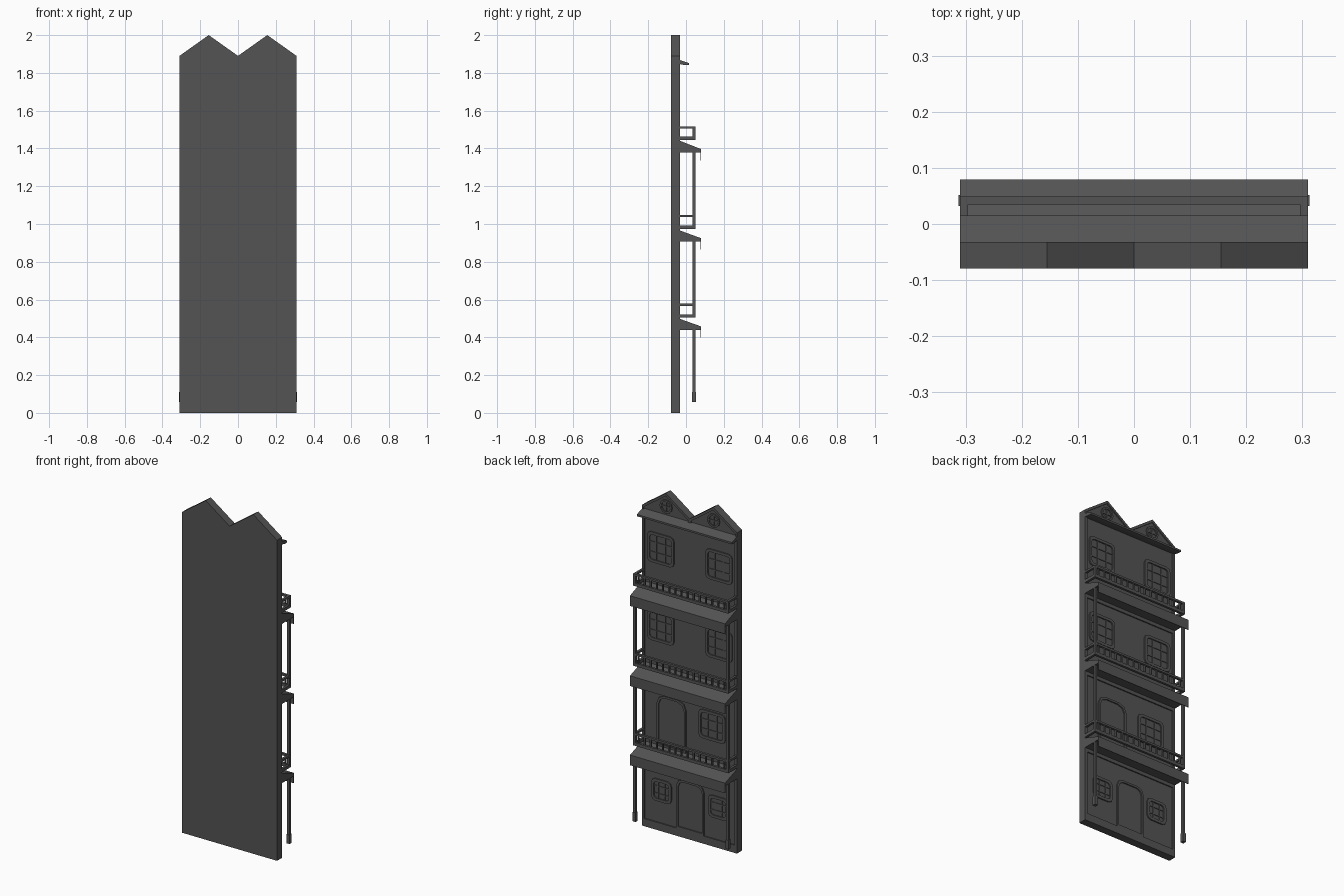
import bpy, bmesh, math

if "Cube" in bpy.data.objects:
    bpy.data.objects.remove(bpy.data.objects["Cube"])

BACK, WALL, TRIM = -0.079, -0.039, -0.032   # rear face, facade plane, raised detail plane

DARK = bpy.data.materials.new("dark_grey")
DARK.diffuse_color = (0.088, 0.088, 0.088, 1)
DARK.use_nodes = True
DARK.node_tree.nodes["Principled BSDF"].inputs["Base Color"].default_value = DARK.diffuse_color


def new_object(name, bm):
    bmesh.ops.recalc_face_normals(bm, faces=bm.faces)
    me = bpy.data.meshes.new(name)
    bm.to_mesh(me)
    bm.free()
    me.materials.append(DARK)
    ob = bpy.data.objects.new(name, me)
    bpy.context.collection.objects.link(ob)
    return ob


def extrude_profile(name, pts, vec):
    bm = bmesh.new()
    f = bm.faces.new([bm.verts.new(p) for p in pts])
    r = bmesh.ops.extrude_face_region(bm, geom=[f])
    bmesh.ops.translate(bm, vec=vec, verts=[v for v in r['geom'] if isinstance(v, bmesh.types.BMVert)])
    return new_object(name, bm)


def add_box(bm, x0, x1, y0, y1, z0, z1):
    vs = bmesh.ops.create_cube(bm, size=1)['verts']
    bmesh.ops.scale(bm, vec=(x1 - x0, y1 - y0, z1 - z0), verts=vs)
    bmesh.ops.translate(bm, vec=((x0 + x1) / 2, (y0 + y1) / 2, (z0 + z1) / 2), verts=vs)


def boxes(name, items):
    bm = bmesh.new()
    for b in items:
        add_box(bm, *b)
    return new_object(name, bm)


def add_ring(bm, outer, inner, y0, y1):
    """Raised frame between two matching outlines in the xz plane."""
    loops = [[bm.verts.new((x, y, z)) for x, z in pts]
             for pts, y in ((outer, y0), (outer, y1), (inner, y1), (inner, y0))]
    n = len(outer)
    for a in range(4):
        p, q = loops[a], loops[(a + 1) % 4]
        for i in range(n):
            bm.faces.new((p[i], p[(i + 1) % n], q[(i + 1) % n], q[i]))


def rounded(cx, z0, z1, w, r_bot, r_top, inset=0.0, seg=2):
    """Rectangle outline with faceted corners."""
    x0, x1, z0, z1 = cx - w / 2 + inset, cx + w / 2 - inset, z0 + inset, z1 - inset
    pts = []
    for x, z, sx, sz, r, start in ((x1, z0, -1, 1, r_bot, 270), (x1, z1, -1, -1, r_top, 0),
                                   (x0, z1, 1, -1, r_top, 90), (x0, z0, 1, 1, r_bot, 180)):
        r = max(r - inset * 0.5, 0.001)
        for i in range(seg + 1):
            a = math.radians(start + 90 * i / seg)
            pts.append((x + sx * r + r * math.cos(a), z + sz * r + r * math.sin(a)))
    return pts


def window(name, cx, z0, z1, w):
    bm = bmesh.new()
    add_ring(bm, rounded(cx, z0, z1, w, .025, .025), rounded(cx, z0, z1, w, .025, .025, .016), WALL - .002, TRIM)
    g = .014
    for k in (1, 2):
        x = cx - w / 2 + w * k / 3
        z = z0 + (z1 - z0) * k / 3
        add_box(bm, x - .003, x + .003, WALL - .002, TRIM - .003, z0 + g, z1 - g)
        add_box(bm, cx - w / 2 + g, cx + w / 2 - g, WALL - .002, TRIM - .003, z - .003, z + .003)
    new_object(name, bm)


def door(name, cx, z0, z1, w, r):
    bm = bmesh.new()
    add_ring(bm, rounded(cx, z0, z1, w, .001, r), rounded(cx, z0, z1, w, .001, r, .012), WALL - .002, TRIM)
    new_object(name, bm)


# Main wall with twin gables
outline = [(-.31, 0), (.31, 0), (.31, 1.89), (.155, 2), (0, 1.89), (-.155, 2), (-.31, 1.89)]
extrude_profile("wall", [(x, BACK, z) for x, z in outline], (0, WALL - BACK, 0))

# Plinth and corner strips
boxes("plinth", [(-.31, .31, WALL - .001, TRIM, 0, .045)])
boxes("corner_strips", [(s * .3025 - .0075, s * .3025 + .0075, WALL - .001, TRIM, .045, 1.85) for s in (-1, 1)])

# Gable trims and round windows
for s, side in ((-1, "left"), (1, "right")):
    bm = bmesh.new()
    cx = s * .155
    add_ring(bm, [(cx - .155, 1.89), (cx, 2), (cx + .155, 1.89), (cx + .155, 1.855), (cx - .155, 1.855)],
             [(cx - .145, 1.88), (cx, 1.983), (cx + .145, 1.88), (cx + .145, 1.865), (cx - .145, 1.865)],
             WALL - .001, TRIM)
    new_object(side + "_gable_trim", bm)
    bm = bmesh.new()
    circ = [(math.cos(i * math.pi / 6), math.sin(i * math.pi / 6)) for i in range(12)]
    add_ring(bm, [(cx + .04 * a, 1.92 + .04 * b) for a, b in circ],
             [(cx + .029 * a, 1.92 + .029 * b) for a, b in circ], WALL - .002, TRIM)
    add_box(bm, cx - .004, cx + .004, WALL - .002, TRIM - .002, 1.89, 1.95)
    add_box(bm, cx - .03, cx + .03, WALL - .002, TRIM - .002, 1.916, 1.924)
    new_object(side + "_round_window", bm)

# Top cornice
extrude_profile("cornice", [(-.31, y, z) for y, z in
                ((WALL, 1.87), (.015, 1.852), (.015, 1.841), (-.005, 1.841), (WALL, 1.848))], (.62, 0, 0))

# Windows and doors by floor
window("ground_window_right", .185, .17, .30, .13)
window("ground_window_left", -.185, .17, .30, .13)
door("ground_door", -.003, .045, .337, .18, .04)
door("first_floor_door", .12, .50, .80, .19, .05)
window("first_floor_window", -.145, .62, .79, .175)
for z, floor in ((1.11, "second"), (1.57, "third")):
    for s, side in ((-1, "left"), (1, "right")):
        window(floor + "_floor_window_" + side, s * .19, z, z + .178, .175)

# Awnings, balconies and columns: awning top, awning soffit, rail bottom, rail top, column start
levels = ((.50, .44, .504, .578, .06), (.968, .907, .973, 1.048, .504), (1.443, 1.379, 1.445, 1.517, .973))
for n, (top, soffit, r0, r1, col) in enumerate(levels, 1):
    extrude_profile(f"awning_{n}", [(-.31, y, z) for y, z in
                    ((WALL, top), (.079, soffit + .018), (.079, soffit - .042),
                     (.076, soffit - .042), (.076, soffit), (WALL, soffit))], (.62, 0, 0))
    boxes(f"frieze_{n}", [(-.295, .295, WALL - .001, TRIM, soffit - .02, soffit)])

    # Front and side rails
    rails = []
    for a, b in ((r0, r0 + .018), (r1 - .012, r1)):
        rails.append((-.31, .31, .035, .049, a, b))
        rails += [(s * .303 - .007, s * .303 + .007, WALL, .035, a, b) for s in (-1, 1)]
    boxes(f"balcony_rails_{n}", rails)
    boxes(f"balusters_{n}", [(-.28 + i * .04 - .004, -.28 + i * .04 + .004, .037, .047, r0 + .014, r1 - .009)
                             for i in range(15)])
    boxes(f"rail_posts_{n}", [(s * .303 - .007, s * .303 + .007, .035, .049, r0, r1) for s in (-1, 1)])
    boxes(f"columns_{n}", [(s * .303 - .007, s * .303 + .007, .035, .049, col, soffit) for s in (-1, 1)])

# Ground column feet
boxes("column_feet", [(s * .303 - .01, s * .303 + .01, .032, .052, .057, .11) for s in (-1, 1)])
